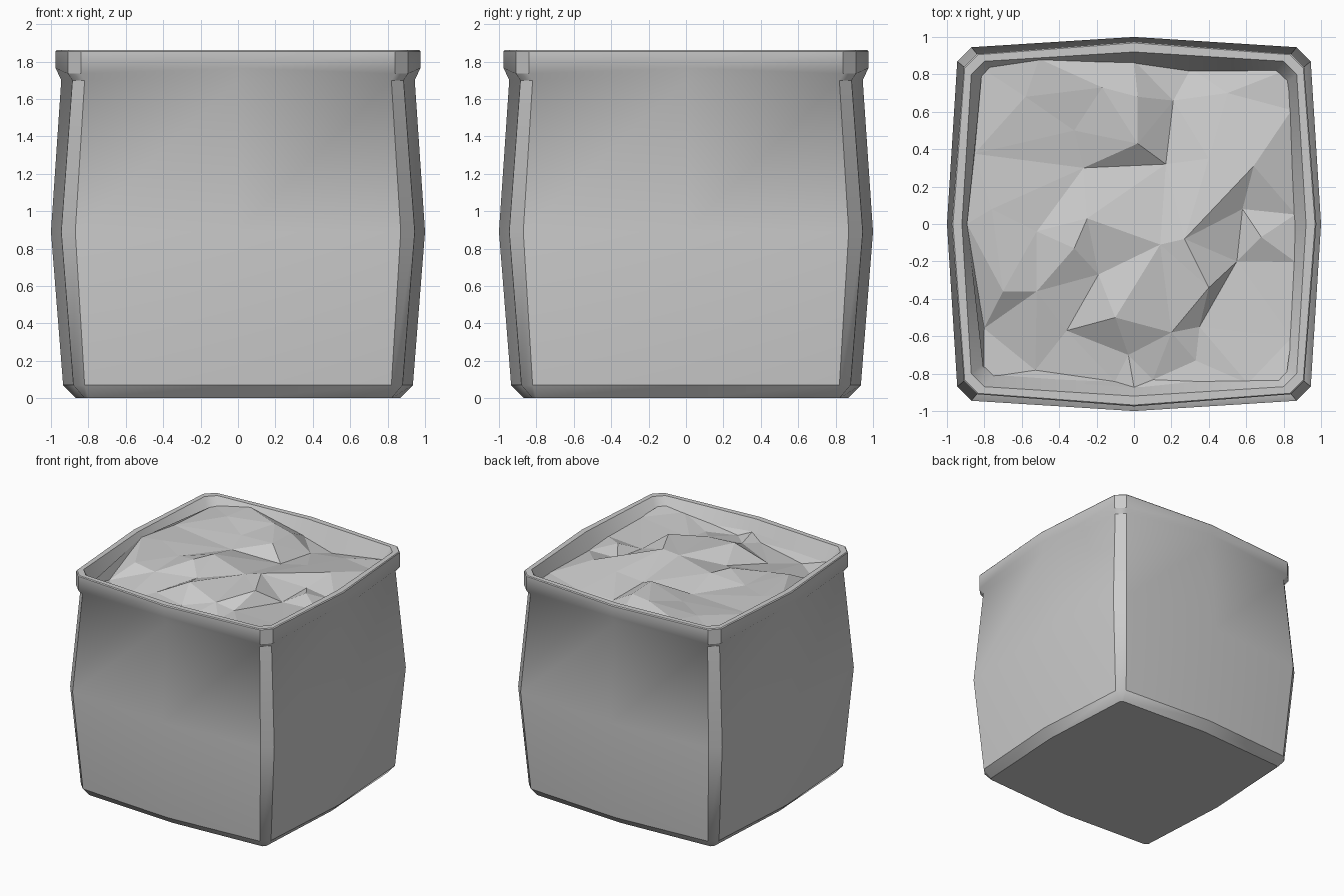
import bpy
from math import radians
from mathutils import Vector
from mathutils.geometry import delaunay_2d_cdt


def add_mesh(name, verts, faces):
    mesh = bpy.data.meshes.new(name)
    mesh.from_pydata(verts, [], faces)
    mesh.update()
    obj = bpy.data.objects.new(name, mesh)
    bpy.context.collection.objects.link(obj)
    return obj


def ring(c, d, m, z_corner, z_mid):
    """Bulged square with chamfered corners: 3 points per side, 4 sides."""
    pts = []
    for cos, sin in ((1, 0), (0, 1), (-1, 0), (0, -1)):
        for x, y, z in ((d, -c, z_corner), (m, 0, z_mid), (d, c, z_corner)):
            pts.append((x * cos - y * sin, x * sin + y * cos, z))
    return pts


# sack shell: base, belly, neck, folded rim, inner wall
profile = [
    (0.80, 0.82, 0.865, 0.0, 0.0),
    (0.82, 0.88, 0.935, 0.07, 0.07),
    (0.87, 0.945, 1.0, 0.89, 0.89),
    (0.82, 0.885, 0.945, 1.70, 1.70),
    (0.84, 0.91, 0.975, 1.735, 1.765),
    (0.84, 0.91, 0.975, 1.855, 1.855),
    (0.835, 0.905, 0.968, 1.862, 1.862),
    (0.80, 0.87, 0.92, 1.862, 1.862),
    (0.69, 0.74, 0.79, 1.60, 1.60),
]
verts, faces = [], [list(range(11, -1, -1))]
for row in profile:
    verts += ring(*row)
for r in range(len(profile) - 1):
    for i in range(12):
        j = (i + 1) % 12
        faces.append((r * 12 + i, r * 12 + j, r * 12 + 12 + j, r * 12 + 12 + i))
sack = add_mesh("sack", verts, faces)
bpy.context.view_layer.objects.active = sack
sack.select_set(True)
bpy.ops.object.shade_smooth_by_angle(angle=radians(36))

# where the filling meets the inner wall
edge = [
    (-.79, -.81, 1.76), (-.52, -.77, 1.68), (-.1, -.83, 1.72), (0, -.86, 1.77),
    (.1, -.82, 1.73), (.6, -.84, 1.78), (.8, -.82, 1.80), (.83, -.6, 1.77),
    (.85, -.2, 1.76), (.85, .05, 1.74), (.83, .6, 1.77), (.8, .81, 1.77),
    (.3, .82, 1.69), (0, .86, 1.74), (-.5, .87, 1.84), (-.8, .82, 1.79),
    (-.84, .37, 1.79), (-.88, 0, 1.82), (-.79, -.55, 1.70),
]
# lumpy filling surface
lumps = [
    (-.58, .68, 1.82), (-.17, .73, 1.85), (.02, .68, 1.84), (.21, .66, 1.73),
    (.17, .32, 1.76), (.02, .43, 1.85), (-.32, .5, 1.80), (-.27, .3, 1.77),
    (-.76, .08, 1.80), (-.52, -.04, 1.78), (-.25, .03, 1.84), (-.32, -.13, 1.84),
    (-.7, -.36, 1.80), (-.52, -.36, 1.77), (-.36, -.57, 1.72), (-.19, -.27, 1.77),
    (-.1, -.5, 1.85), (.14, -.11, 1.83), (-.03, -.7, 1.75), (.2, -.58, 1.79),
    (.35, -.55, 1.75), (.4, -.34, 1.85), (.55, -.2, 1.74), (.27, -.08, 1.86),
    (.58, .08, 1.76), (.64, .31, 1.82), (.4, .35, 1.80), (.68, -.07, 1.80),
    (.33, -.73, 1.74), (.5, .7, 1.75),
]
# ridges that must stay as edges, by lump index
ridges = [(4, 7), (5, 7), (23, 24), (22, 23), (22, 24), (23, 25), (20, 22), (16, 18)]
points = [(x * 1.015, y * 1.015, z) for x, y, z in edge] + lumps
n = len(edge)
flat, _, tris, source, _, _ = delaunay_2d_cdt(
    [Vector(p[:2]) for p in points], [(a + n, b + n) for a, b in ridges], [], 0, 1e-5)
add_mesh("filling", [(v.x, v.y, points[s[0]][2]) for v, s in zip(flat, source)], tris)
